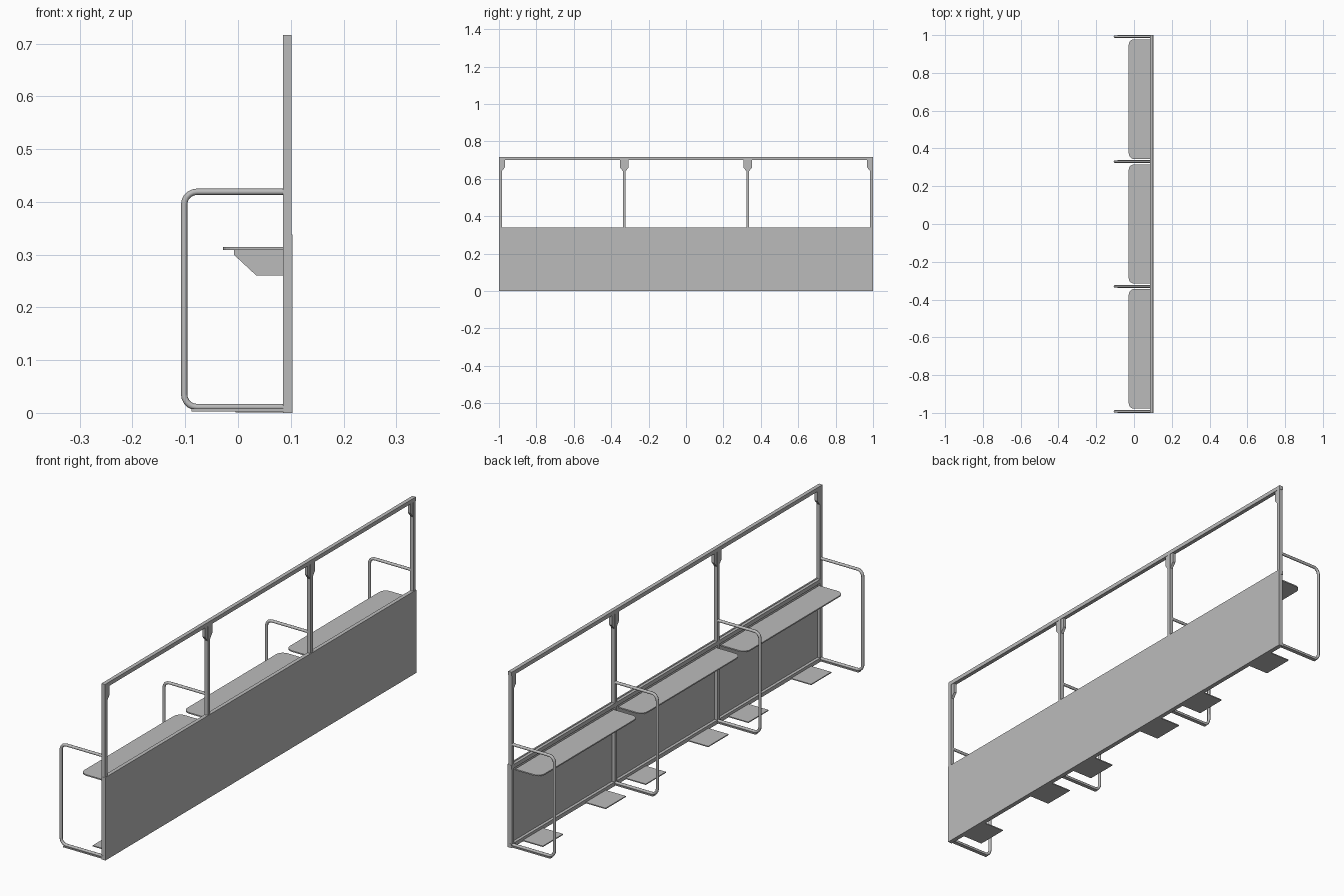
import bpy
from math import sin, cos, pi

cube = bpy.data.objects.get("Cube")
if cube:
    bpy.data.objects.remove(cube, do_unlink=True)

grey = bpy.data.materials.new("plain grey")
grey.use_nodes = True
grey.diffuse_color = (0.5, 0.5, 0.5, 1)
grey.node_tree.nodes["Principled BSDF"].inputs["Base Color"].default_value = (0.5, 0.5, 0.5, 1)


def add_mesh(name, verts, faces):
    mesh = bpy.data.meshes.new(name)
    mesh.from_pydata(verts, [], faces)
    mesh.materials.append(grey)
    obj = bpy.data.objects.new(name, mesh)
    bpy.context.collection.objects.link(obj)
    return obj


def prism(name, outline, low, high, axis):
    """Extrude a counter-clockwise outline along x, y or z."""
    place = {"x": lambda a, b, t: (t, a, b),
             "y": lambda a, b, t: (b, t, a),
             "z": lambda a, b, t: (a, b, t)}[axis]
    n = len(outline)
    verts = [place(a, b, t) for t in (low, high) for a, b in outline]
    faces = [list(range(n))[::-1], list(range(n, 2 * n))]
    faces += [(i, (i + 1) % n, (i + 1) % n + n, i + n) for i in range(n)]
    return add_mesh(name, verts, faces)


def box(name, x, y, z):
    outline = [(x[0], y[0]), (x[1], y[0]), (x[1], y[1]), (x[0], y[1])]
    return prism(name, outline, z[0], z[1], "z")


def arc(cx, cy, r, start, end, steps=5):
    return [(cx + r * cos(start + (end - start) * i / steps),
             cy + r * sin(start + (end - start) * i / steps)) for i in range(steps + 1)]


BACK, FACE, TOP = 0.085, 0.101, 0.716
posts = [-0.992, -0.33, 0.33, 0.992]

# Long wall panel and the horizontal rails
box("wall_panel", (0.097, 0.103), (-1, 1), (0, 0.338))
box("top_rail", (BACK, FACE), (-1, 1), (0.7, TOP))
box("middle_rail", (BACK, FACE), (-1, 1), (0.32, 0.336))
box("bottom_rail", (BACK, FACE), (-1, 1), (0, 0.016))

for i, y in enumerate(posts):
    # Upright with a tapered gusset under the top rail
    box(f"post_{i}", (BACK, FACE), (y - 0.007, y + 0.007), (0, 0.71))
    left = 0.007 if i == 0 else 0.023
    right = 0.007 if i == 3 else 0.023
    prism(f"gusset_{i}",
          [(y - 0.007, 0.64), (y + 0.007, 0.64), (y + right, 0.66), (y + right, 0.705),
           (y - left, 0.705), (y - left, 0.66)], BACK + 0.002, FACE - 0.002, "x")

    # Bent tube support
    r, x0, low, high = 0.024, -0.102, 0.011, 0.419
    path = [(0.092, high)] + arc(x0 + r, high - r, r, pi / 2, pi)
    path += arc(x0 + r, low + r, r, pi, 1.5 * pi) + [(0.092, low)]
    curve = bpy.data.curves.new(f"tube_support_{i}", "CURVE")
    curve.dimensions = "3D"
    curve.bevel_depth = 0.006
    curve.bevel_resolution = 2
    curve.use_fill_caps = True
    line = curve.splines.new("POLY")
    line.points.add(len(path) - 1)
    for point, (x, z) in zip(line.points, path):
        point.co = (x, y, z, 1)
    curve.materials.append(grey)
    tube = bpy.data.objects.new(f"tube_support_{i}", curve)
    bpy.context.collection.objects.link(tube)

    # Flat runner under the tube
    box(f"foot_runner_{i}", (-0.088, BACK), (y - 0.008, y + 0.008), (0.003, 0.008))

for i in range(3):
    start, end = posts[i] + 0.014, posts[i + 1] - 0.014
    # Shelf with rounded outer corners
    r, edge = 0.03, -0.028
    outline = [(BACK, start), (BACK, end)]
    outline += arc(edge + r, end - r, r, pi / 2, pi)
    outline += arc(edge + r, start + r, r, pi, 1.5 * pi)
    prism(f"shelf_{i}", outline, 0.309, 0.314, "z")

    for side, y, inward in (("front", start, 1), ("back", end, -1)):
        # Sloping shelf bracket
        at = y + inward * 0.1
        prism(f"{side}_bracket_{i}",
              [(0.26, 0.035), (0.26, BACK), (0.311, BACK), (0.311, -0.008), (0.3, -0.008)],
              at - 0.003, at + 0.003, "y")
        # Floor plate
        a, b = sorted((y + inward * 0.05, y + inward * 0.18))
        box(f"{side}_floor_plate_{i}", (-0.005, 0.088), (a, b), (0.001, 0.005))

# Smooth the tubes only
for obj in bpy.context.collection.objects:
    if obj.name.startswith("tube_support"):
        for spline in obj.data.splines:
            spline.use_smooth = True
